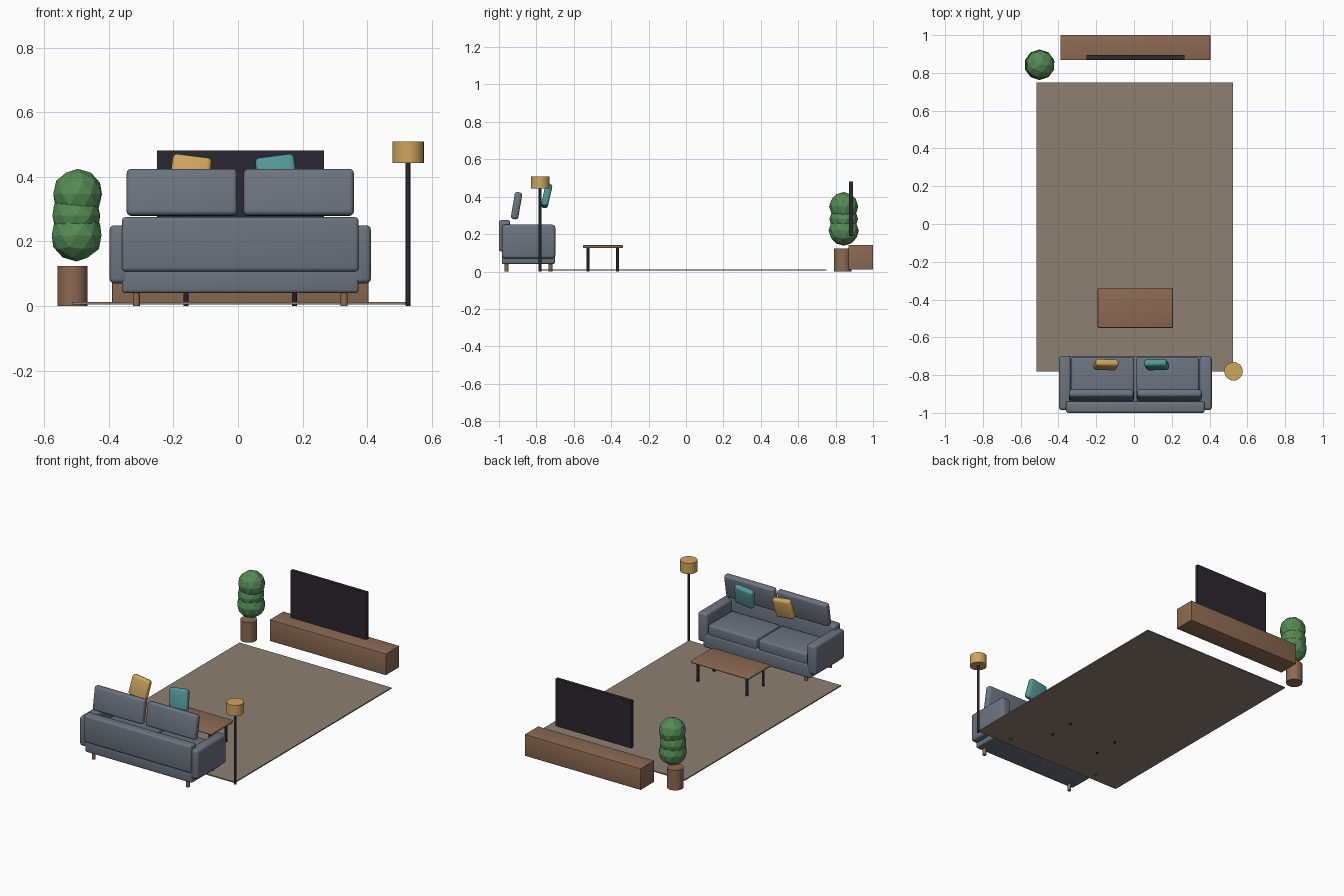
import bpy, bmesh, math
from mathutils import Matrix, Vector

if "Cube" in bpy.data.objects:
    bpy.data.objects.remove(bpy.data.objects["Cube"], do_unlink=True)


def material(name, rgb):
    m = bpy.data.materials.new(name)
    m.use_nodes = True
    m.diffuse_color = (*rgb, 1)
    m.node_tree.nodes["Principled BSDF"].inputs["Base Color"].default_value = (*rgb, 1)
    return m


FABRIC = material("slate fabric", (0.15, 0.175, 0.21))
WOOD = material("brown wood", (0.26, 0.145, 0.085))
RUG = material("taupe rug", (0.27, 0.215, 0.17))
BLACK = material("black metal", (0.018, 0.018, 0.023))
SCREEN = material("dark screen", (0.023, 0.021, 0.029))
MUSTARD = material("mustard cloth", (0.62, 0.38, 0.11))
TEAL = material("teal cloth", (0.09, 0.31, 0.31))
LEAF = material("leaf green", (0.09, 0.26, 0.09))


def finish(name, bm, mat, smooth=True):
    me = bpy.data.meshes.new(name)
    bm.to_mesh(me)
    bm.free()
    me.materials.append(mat)
    ob = bpy.data.objects.new(name, me)
    bpy.context.collection.objects.link(ob)
    if smooth:
        bpy.ops.object.select_all(action="DESELECT")
        ob.select_set(True)
        bpy.context.view_layer.objects.active = ob
        bpy.ops.object.shade_smooth_by_angle(angle=math.radians(40))
    return ob


def block(name, centre, size, mat, bevel=0.0, tilt=0.0, roll=0.0):
    """Box with rounded edges, tilted about x and rolled about y."""
    bm = bmesh.new()
    bmesh.ops.create_cube(bm, size=1, matrix=Matrix.Diagonal((*size, 1)))
    if bevel:
        bmesh.ops.bevel(bm, geom=bm.edges[:], offset=bevel, segments=3,
                        profile=0.5, affect="EDGES")
    bm.transform(Matrix.Translation(centre) @ Matrix.Rotation(tilt, 4, "X")
                 @ Matrix.Rotation(roll, 4, "Y"))
    return finish(name, bm, mat, bevel > 0)


def span(name, x, y, z, mat, bevel=0.0):
    """Box given by its limits on each axis."""
    centre = [(a + b) / 2 for a, b in (x, y, z)]
    return block(name, centre, [b - a for a, b in (x, y, z)], mat, bevel)


def rod(name, x, y, z0, z1, radius, mat, sides=16):
    bm = bmesh.new()
    bmesh.ops.create_cone(bm, cap_ends=True, segments=sides, radius1=radius,
                          radius2=radius, depth=z1 - z0,
                          matrix=Matrix.Translation((x, y, (z0 + z1) / 2)))
    return finish(name, bm, mat)


MID = 0.007  # common centre line of the furniture

# Rug
span("rug", (-0.515, 0.525), (-0.78, 0.75), (0.005, 0.012), RUG)

# Sofa body
span("sofa_base", (-0.36, 0.374), (-0.985, -0.7), (0.04, 0.125), FABRIC, 0.01)
span("sofa_back", (-0.36, 0.374), (-1.0, -0.94), (0.107, 0.275), FABRIC, 0.012)

# Sofa arms, cushions and legs, mirrored about the centre line
for side, s in (("right", -1), ("left", 1)):
    block(f"sofa_arm_{side}", (MID + s * 0.373, -0.842, 0.16),
          (0.064, 0.286, 0.18), FABRIC, 0.015)
    block(f"seat_cushion_{side}", (MID + s * 0.172, -0.822, 0.15),
          (0.332, 0.236, 0.07), FABRIC, 0.012)
    block(f"back_cushion_{side}", (MID + s * 0.181, -0.906, 0.352),
          (0.342, 0.04, 0.146), FABRIC, 0.014, tilt=-0.17)
    for end, y in (("front", -0.725), ("rear", -0.96)):
        rod(f"sofa_leg_{end}_{side}", MID + s * 0.322, y, 0, 0.045, 0.011, WOOD)

# Throw pillows
block("mustard_pillow", (-0.148, -0.745, 0.405), (0.122, 0.038, 0.122),
      MUSTARD, 0.014, tilt=-0.22, roll=0.13)
block("teal_pillow", (0.12, -0.745, 0.405), (0.122, 0.038, 0.122),
      TEAL, 0.014, tilt=-0.22, roll=-0.13)

# Coffee table
span("table_top", (-0.192, 0.206), (-0.55, -0.338), (0.125, 0.141), WOOD, 0.005)
for side, s in (("right", -1), ("left", 1)):
    for end, y in (("front", -0.525), ("rear", -0.366)):
        rod(f"table_leg_{end}_{side}", MID + s * 0.168, y, 0, 0.127, 0.008, BLACK)

# Media cabinet and television
span("media_cabinet", (-0.39, 0.404), (0.868, 1.0), (0.01, 0.142), WOOD, 0.002)
span("television", (-0.251, 0.267), (0.872, 0.894), (0.19, 0.482), SCREEN)

# Floor lamp
rod("lamp_pole", 0.527, -0.78, 0, 0.45, 0.008, BLACK)
rod("lamp_shade", 0.527, -0.78, 0.443, 0.509, 0.049, MUSTARD, 24)

# Potted plant: three stacked leafy balls above a round pot
rod("plant_pot", -0.513, 0.837, 0, 0.124, 0.047, WOOD, 24)
for i, (x, z, r) in enumerate(((-0.5, 0.219, 0.081), (-0.501, 0.28, 0.077),
                               (-0.497, 0.347, 0.078))):
    bm = bmesh.new()
    bmesh.ops.create_icosphere(bm, subdivisions=2, radius=r)
    bm.transform(Matrix.Translation(Vector((x, 0.843, z)))
                 @ Matrix.Rotation(i * 0.6, 4, "Z"))
    finish(f"foliage_{i + 1}", bm, LEAF, False)
